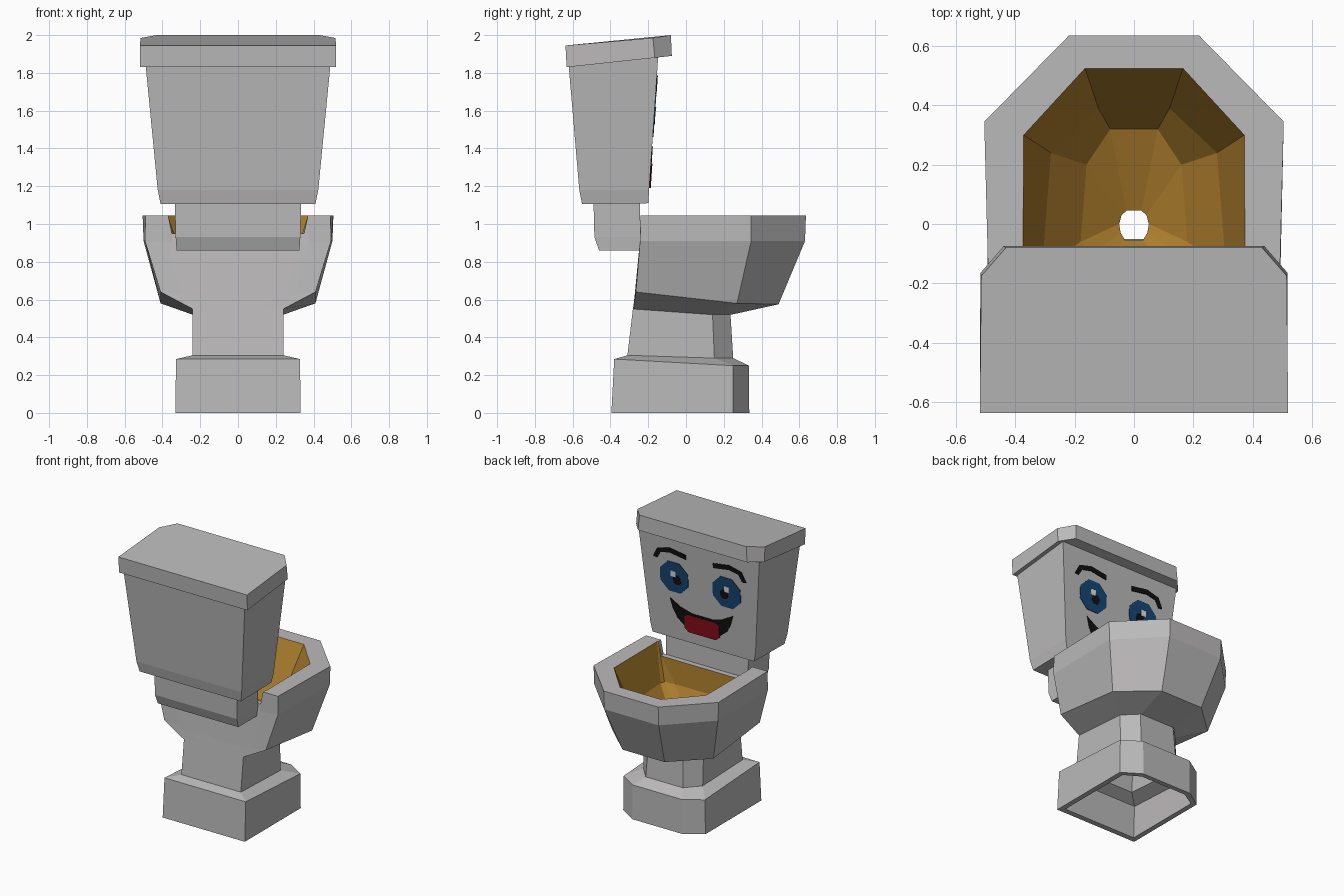
import bpy, bmesh, math

cube = bpy.data.objects.get("Cube")
if cube:
    bpy.data.objects.remove(cube, do_unlink=True)


def material(name, r, g, b):
    m = bpy.data.materials.new(name)
    m.use_nodes = True
    m.diffuse_color = (r, g, b, 1)
    bsdf = m.node_tree.nodes["Principled BSDF"]
    bsdf.inputs["Base Color"].default_value = (r, g, b, 1)
    bsdf.inputs["Roughness"].default_value = 0.8
    return m


GREY = material("porcelain grey", 0.5, 0.49, 0.49)
OCHRE = material("ochre", 0.42, 0.21, 0.026)
BLUE = material("blue", 0.008, 0.06, 0.17)
BLACK = material("black", 0.005, 0.005, 0.005)
RED = material("red", 0.25, 0.004, 0.012)
WHITE = material("white", 0.75, 0.75, 0.75)


def finish(name, bm, mats):
    mesh = bpy.data.meshes.new(name)
    bm.to_mesh(mesh)
    bm.free()
    for m in mats:
        mesh.materials.append(m)
    obj = bpy.data.objects.new(name, mesh)
    bpy.context.collection.objects.link(obj)
    return obj


def loft(name, rings, mats=(GREY,), capped=True, second_from=None):
    """Skin rings given as +x halves, back to front; each is mirrored."""
    bm = bmesh.new()
    loops = []
    for half in rings:
        full = list(half) + [(-x, y, z) for x, y, z in reversed(half)]
        loops.append([bm.verts.new(p) for p in full])
    n = len(loops[0])
    for i in range(len(loops) - 1):
        low, high = loops[i], loops[i + 1]
        for j in range(n):
            k = (j + 1) % n
            f = bm.faces.new((low[j], low[k], high[k], high[j]))
            if second_from is not None and i >= second_from:
                f.material_index = 1
    if capped:
        bm.faces.new(list(reversed(loops[0])))
        bm.faces.new(loops[-1])
    return finish(name, bm, mats)


# Hollow foot and pedestal, skinned from the drain down, out and up
def foot_ring(x, back, side, front_x, front, z_back, z_front):
    return [(x, back, z_back), (x, side, z_front), (front_x, front, z_front)]


loft("foot_and_pedestal", [
    foot_ring(0.05, -0.05, 0.02, 0.03, 0.045, 0.5, 0.5),
    foot_ring(0.19, -0.24, 0.13, 0.11, 0.19, 0.44, 0.44),
    foot_ring(0.2, -0.26, 0.14, 0.12, 0.2, 0.27, 0.24),
    foot_ring(0.29, -0.34, 0.23, 0.18, 0.29, 0.23, 0.2),
    foot_ring(0.295, -0.355, 0.235, 0.185, 0.3, 0, 0),
    foot_ring(0.332, -0.395, 0.25, 0.2, 0.335, 0, 0),
    foot_ring(0.328, -0.38, 0.25, 0.2, 0.333, 0.285, 0.25),
    foot_ring(0.24, -0.31, 0.15, 0.15, 0.25, 0.305, 0.29),
    foot_ring(0.24, -0.28, 0.14, 0.14, 0.235, 0.56, 0.53),
], capped=False)

# Bowl: outer shell, rim notched behind, then ochre basin to the drain
bowl_outer = [
    [(.1, -.28, .55), (.15, -.28, .55), (.24, -.28, .55), (.24, .14, .52), (.14, .24, .52)],
    [(.25, -.272, .62), (.3, -.27, .63), (.41, -.265, .64), (.41, .27, .58), (.17, .49, .575)],
    [(.35, -.245, .9), (.375, -.245, .9), (.492, -.243, .91), (.5, .345, .91), (.22, .63, .91)],
    [(.35, -.24, .95), (.37, -.24, 1.045), (.49, -.24, 1.045), (.505, .345, 1.045), (.22, .635, 1.045)],
]
basin = [
    [(.34, -.2, .95), (.37, -.21, 1.045), (.375, -.2, 1.045), (.372, .3, 1.045), (.165, .525, 1.045)],
    [(.22, -.19, .78), (.3, -.18, .78), (.31, -.15, .78), (.28, .24, .78), (.12, .39, .78)],
    [(.1, -.12, .65), (.15, -.1, .65), (.18, -.06, .64), (.16, .2, .65), (.08, .32, .66)],
    [(.03, -.055, .56), (.045, -.03, .56), (.05, 0, .56), (.042, .03, .56), (.025, .045, .56)],
    [(.03, -.055, .5), (.045, -.03, .5), (.05, 0, .5), (.042, .03, .5), (.025, .045, .5)],
]
loft("bowl", bowl_outer + basin, (GREY, OCHRE), capped=False,
     second_from=len(bowl_outer))


# Neck and tank, plain tapered boxes
def box_ring(x, back, front, z_back, z_front):
    return [(x, back, z_back), (x, front, z_front)]


loft("neck", [
    box_ring(0.325, -0.46, -0.235, 0.86, 0.86),
    box_ring(0.33, -0.485, -0.24, 0.93, 0.93),
    box_ring(0.335, -0.49, -0.245, 1.13, 1.13),
])


def front_y(z):
    """Depth of the tank's leaning front."""
    return -0.2 + (z - 1.11) * 0.068


loft("tank", [
    box_ring(0.41, -0.55, front_y(1.11), 1.105, 1.11),
    box_ring(0.425, -0.565, front_y(1.18), 1.18, 1.18),
    box_ring(0.49, -0.622, front_y(1.89), 1.85, 1.89),
])

# Lid with chamfered front corners, rising toward the face
loft("tank_lid", [
    [(.518, -.632, 1.83), (.518, -.165, 1.88), (.44, -.075, 1.89)],
    [(.52, -.638, 1.945), (.515, -.175, 1.985), (.432, -.08, 2.0)],
])


# Face features: thin plates lying on the tank front
def plate(name, points, mat, height):
    bm = bmesh.new()
    rows = [[bm.verts.new((x, front_y(z) + off, z)) for x, z in points]
            for off in (-0.001, height)]
    bm.faces.new(rows[0])
    bm.faces.new(rows[1])
    n = len(points)
    for j in range(n):
        k = (j + 1) % n
        bm.faces.new((rows[0][j], rows[0][k], rows[1][k], rows[1][j]))
    bmesh.ops.recalc_face_normals(bm, faces=bm.faces)
    return finish(name, bm, (mat,))


def oval(cx, cz, rx, rz, sides=8):
    turn = math.pi / sides
    return [(cx + rx * math.cos(turn * (2 * i + 1)),
             cz + rz * math.sin(turn * (2 * i + 1))) for i in range(sides)]


BROW = [(.11, 1.765), (.24, 1.785), (.34, 1.76), (.375, 1.69),
        (.345, 1.685), (.315, 1.735), (.24, 1.75), (.11, 1.73)]

for side, s in (("left", 1), ("right", -1)):
    plate(side + "_eye", oval(s * 0.212, 1.572, 0.122, 0.12), BLUE, 0.004)
    plate(side + "_pupil", oval(s * 0.19, 1.555, 0.034, 0.036), BLACK, 0.006)
    plate(side + "_eye_glint", oval(s * 0.217, 1.598, 0.028, 0.03, 4), WHITE, 0.008)
    plate(side + "_brow", [(s * x, z) for x, z in BROW], BLACK, 0.005)

mouth_half = [(0.08, 1.335), (0.17, 1.36), (0.255, 1.41), (0.235, 1.34),
              (0.2, 1.275), (0.14, 1.225)]
plate("mouth", mouth_half + [(-x, z) for x, z in reversed(mouth_half)], BLACK, 0.004)
tongue_half = [(0.11, 1.32), (0.14, 1.3), (0.14, 1.215), (0.11, 1.19)]
plate("tongue", tongue_half + [(-x, z) for x, z in reversed(tongue_half)], RED, 0.008)
